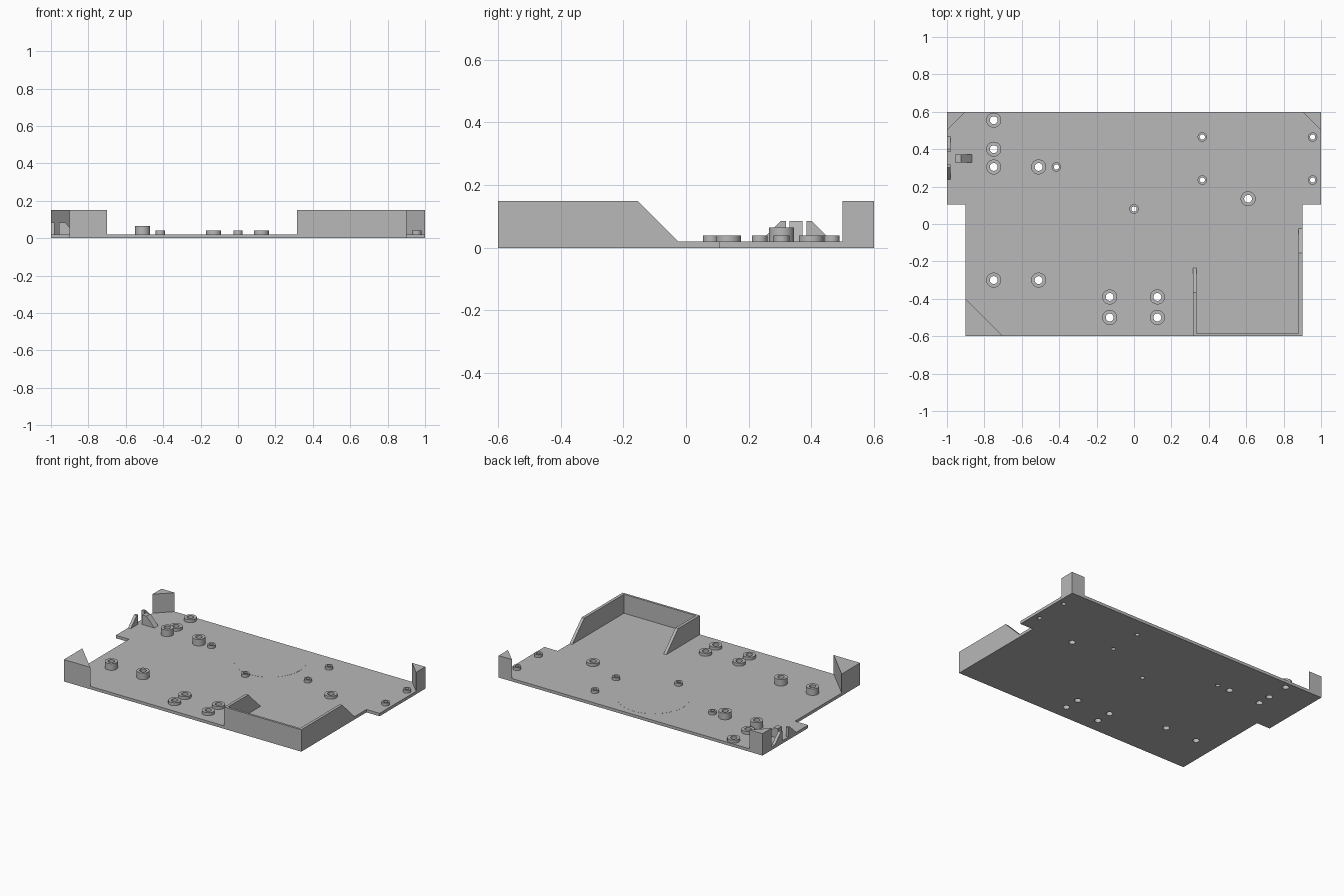
import bpy, bmesh, math
from mathutils import Matrix

if "Cube" in bpy.data.objects:
    bpy.data.objects.remove(bpy.data.objects["Cube"], do_unlink=True)

grey = bpy.data.materials.new("plain_grey")
grey.use_nodes = True
COLOUR = (0.48, 0.48, 0.48, 1)
grey.diffuse_color = COLOUR
grey.node_tree.nodes["Principled BSDF"].inputs["Base Color"].default_value = COLOUR

FLOOR, TOP, CLIP = 0.02, 0.15, 0.085

# Axis swaps: profile (u, v) plus depth w, placed as world x, y, z
FLAT = Matrix.Identity(4)
SIDE = Matrix(((0, 0, 1, 0), (1, 0, 0, 0), (0, 1, 0, 0), (0, 0, 0, 1)))   # u=y v=z w=x
FRONT = Matrix(((1, 0, 0, 0), (0, 0, 1, 0), (0, 1, 0, 0), (0, 0, 0, 1)))  # u=x v=z w=y


def prism(name, loops, low, high, axes=FLAT, smooth=False):
    """Fill the outer loop minus inner loops, and extrude from low to high."""
    curve = bpy.data.curves.new(name, "CURVE")
    curve.dimensions = "2D"
    curve.fill_mode = "BOTH"
    curve.extrude = (high - low) / 2
    for loop in loops:
        spline = curve.splines.new("POLY")
        spline.points.add(len(loop) - 1)
        for point, (u, v) in zip(spline.points, loop):
            point.co = (u, v, 0, 1)
        spline.use_cyclic_u = True
    source = bpy.data.objects.new(name + "_profile", curve)
    bpy.context.scene.collection.objects.link(source)
    graph = bpy.context.evaluated_depsgraph_get()
    mesh = bpy.data.meshes.new_from_object(source.evaluated_get(graph))
    bpy.data.objects.remove(source, do_unlink=True)

    bm = bmesh.new()
    bm.from_mesh(mesh)
    bmesh.ops.remove_doubles(bm, verts=bm.verts, dist=0.0001)
    bmesh.ops.translate(bm, verts=bm.verts, vec=(0, 0, (low + high) / 2))
    bmesh.ops.transform(bm, matrix=axes, verts=bm.verts)
    bmesh.ops.recalc_face_normals(bm, faces=bm.faces)
    for face in bm.faces:
        face.smooth = False
    bm.to_mesh(mesh)
    bm.free()
    mesh.name = name
    mesh.materials.clear()
    mesh.materials.append(grey)
    obj = bpy.data.objects.new(name, mesh)
    bpy.context.scene.collection.objects.link(obj)
    if smooth:
        bpy.ops.object.select_all(action="DESELECT")
        obj.select_set(True)
        bpy.context.view_layer.objects.active = obj
        bpy.ops.object.shade_smooth_by_angle(angle=math.radians(30))
    return obj


def circle(x, y, r, sides=32):
    steps = [2 * math.pi * i / sides for i in range(sides)]
    return [(x + r * math.cos(a), y + r * math.sin(a)) for a in steps]


def box(u0, u1, v0, v1):
    return [(u0, v0), (u1, v0), (u1, v1), (u0, v1)]


# Screw bosses: x, y, outer radius, hole radius, top height
bosses = [(x, y, 0.04, 0.021, 0.065) for x in (-0.75, -0.51) for y in (-0.3, 0.305)]
bosses += [(x, y, 0.04, 0.021, 0.04) for x in (-0.13, 0.125) for y in (-0.5, -0.39)]
bosses += [(x, y, 0.04, 0.021, 0.04) for x, y in ((-0.75, 0.4), (-0.75, 0.555), (0.61, 0.135))]
bosses += [(x, y, 0.025, 0.014, 0.04) for x in (0.365, 0.955) for y in (0.235, 0.465)]
bosses += [(x, y, 0.025, 0.014, 0.04) for x, y in ((-0.415, 0.305), (0, 0.08))]
for i, (x, y, r, hole, top) in enumerate(bosses):
    prism(f"screw_boss_{i + 1}", [circle(x, y, r), circle(x, y, hole)], FLOOR, top, smooth=True)

# Base plate, narrower at the front, pierced under each boss
outline = [(-0.9, -0.6), (0.9, -0.6), (0.9, 0.105), (1, 0.105),
           (1, 0.6), (-1, 0.6), (-1, 0.105), (-0.9, 0.105)]
prism("base_plate", [outline] + [circle(x, y, h) for x, y, r, h, t in bosses], 0, FLOOR)

# Faint round pad on the plate
prism("round_pad", [circle(0.01, 0.335, 0.225, 48)], FLOOR, FLOOR + 0.0006)

# Triangular corner posts
for name, x, y, leg in (("back_left_post", 1, 0.6, -0.1), ("back_right_post", -1, 0.6, 0.1),
                        ("front_right_post", -0.9, -0.6, 0.2)):
    dy = -abs(leg) if y > 0 else abs(leg)
    prism(name, [[(x, y), (x + leg, y), (x, y + dy)]], FLOOR, TOP)

# Walled bay at the front: one front wall and two side walls with sloping ends
prism("bay_front_wall", [box(0.335, 0.88, -0.6, -0.585)], FLOOR, TOP)
for name, x, end in (("bay_inner_wall", 0.315, -0.235), ("bay_outer_wall", 0.88, -0.025)):
    profile = [(-0.6, FLOOR), (end, FLOOR), (end - 0.13, TOP), (-0.6, TOP)]
    prism(name, [profile], x, x + 0.02, SIDE)

# Cable clip: two gussets on the edge and a wedge between them
for name, s in (("rear_gusset", 1), ("front_gusset", -1)):
    near, flat, far = (0.352 + s * d for d in (0.033, 0.05, 0.115))
    profile = [(near, FLOOR), (far, FLOOR), (flat, CLIP), (near, CLIP)]
    prism(name, [profile], -1, -0.98, SIDE)
wedge = [(-0.957, FLOOR), (-0.865, FLOOR), (-0.925, CLIP), (-0.957, CLIP)]
prism("clip_wedge", [wedge], 0.33, 0.372, FRONT)
